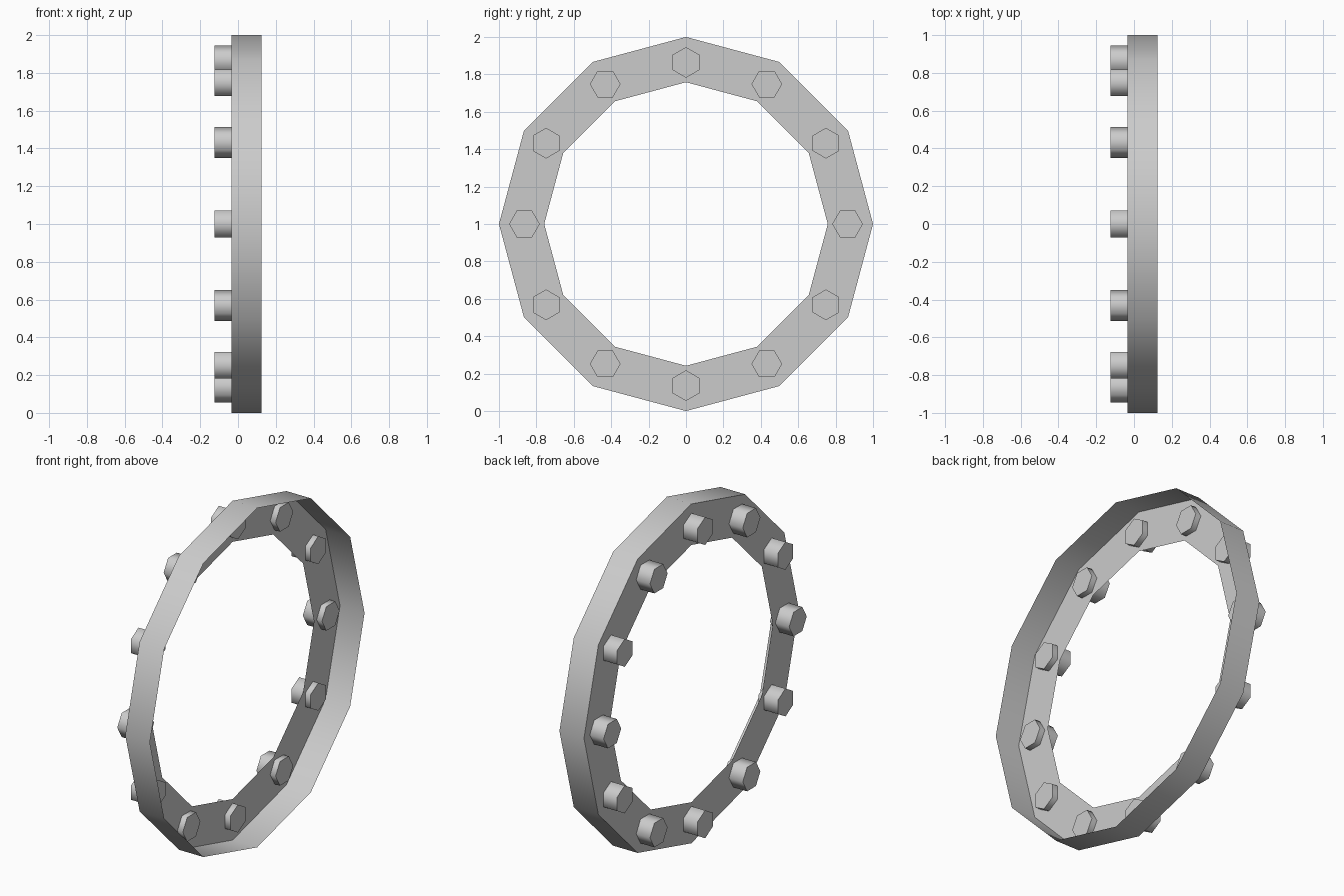
import bpy, bmesh, math
from mathutils import Matrix

if "Cube" in bpy.data.objects:
    bpy.data.objects.remove(bpy.data.objects["Cube"])

SIDES = 12
CENTRE_Z = 1.0


def ring_point(x, radius, angle):
    return (x, radius * math.sin(angle), CENTRE_Z + radius * math.cos(angle))


def finish(bm, name):
    # Smooth around each wall, crisp where a wall meets a flat face
    for f in bm.faces:
        f.smooth = True
    for e in bm.edges:
        if len(e.link_faces) == 2 and e.calc_face_angle(0) > math.radians(70):
            e.smooth = False
    mesh = bpy.data.meshes.new(name)
    bm.to_mesh(mesh)
    bm.free()
    obj = bpy.data.objects.new(name, mesh)
    bpy.context.collection.objects.link(obj)
    return obj


# Open flanged ring: thin outer wall plus a flat flange on its -x edge
bm = bmesh.new()
profile = [(0.125, 1.0), (-0.035, 1.0), (-0.035, 0.758)]
loops = [[bm.verts.new(ring_point(x, r, math.tau * i / SIDES)) for i in range(SIDES)]
         for x, r in profile]
for a, b in zip(loops, loops[1:]):
    for i in range(SIDES):
        j = (i + 1) % SIDES
        bm.faces.new((a[i], b[i], b[j], a[j]))
# Make the outer wall face outwards
bm.normal_update()
wall = bm.faces[:][0] if not hasattr(bm.faces, "ensure_lookup_table") else next(iter(bm.faces))
mid = wall.calc_center_median()
if wall.normal.y * mid.y + wall.normal.z * (mid.z - CENTRE_Z) < 0:
    bmesh.ops.reverse_faces(bm, faces=bm.faces[:])
bm.normal_update()
finish(bm, "flanged_ring")

# Hexagonal bolts passing through the flange
X0, X1 = -0.125, 0.0
for k in range(SIDES):
    angle = math.tau * k / SIDES
    bm = bmesh.new()
    place = (Matrix.Translation(ring_point((X0 + X1) / 2, 0.864, angle))
             @ Matrix.Rotation(-angle, 4, 'X')
             @ Matrix.Rotation(math.pi / 2, 4, 'Y')
             @ Matrix.Rotation(math.pi / 2, 4, 'Z'))
    bmesh.ops.create_cone(bm, cap_ends=True, segments=6, radius1=0.082,
                          radius2=0.082, depth=X1 - X0, matrix=place)
    bm.normal_update()
    finish(bm, f"bolt_{k + 1}")
